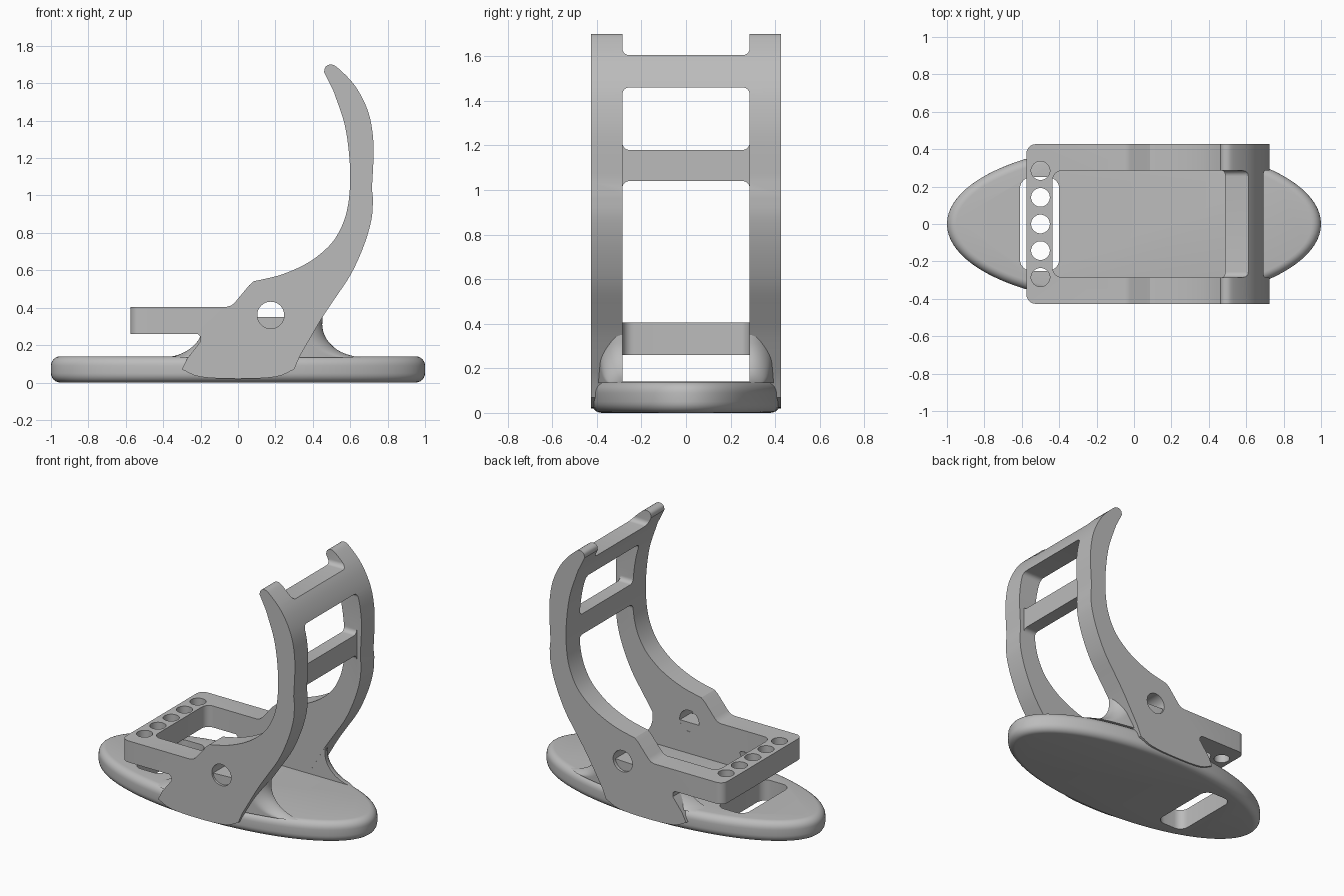
import bpy, bmesh, math
from mathutils import Vector

if "Cube" in bpy.data.objects:
    bpy.data.objects.remove(bpy.data.objects["Cube"])

grey = bpy.data.materials.new("light grey")
grey.use_nodes = True
GREY = (0.5, 0.5, 0.5, 1)
grey.diffuse_color = GREY
grey.node_tree.nodes["Principled BSDF"].inputs["Base Color"].default_value = GREY

W = 0.427      # half width of the frame
INNER = 0.285  # half width between the side plates


def add_object(name, bm):
    bmesh.ops.recalc_face_normals(bm, faces=bm.faces)
    mesh = bpy.data.meshes.new(name)
    bm.to_mesh(mesh)
    bm.free()
    mesh.materials.append(grey)
    obj = bpy.data.objects.new(name, mesh)
    bpy.context.collection.objects.link(obj)
    return obj


def loft(name, rings):
    """Skin closed rings of equal length and cap both ends."""
    bm = bmesh.new()
    loops = [[bm.verts.new(p) for p in ring] for ring in rings]
    n = len(loops[0])
    for a, b in zip(loops, loops[1:]):
        for i in range(n):
            j = (i + 1) % n
            bm.faces.new((a[i], a[j], b[j], b[i]))
    bm.faces.new(loops[0][::-1])
    bm.faces.new(loops[-1])
    return add_object(name, bm)


def spline(pts, steps=5):
    """Smooth curve through the points."""
    p = [Vector(q) for q in pts]
    p = [2 * p[0] - p[1]] + p + [2 * p[-1] - p[-2]]
    out = []
    for a, b, c, d in zip(p, p[1:], p[2:], p[3:]):
        for k in range(steps):
            t = k / steps
            out.append(0.5 * (2 * b + (c - a) * t + (2 * a - 5 * b + 4 * c - d) * t ** 2
                              + (3 * b - a - 3 * c + d) * t ** 3))
    return out + [p[-2]]


def rounded_rect(u0, u1, v0, v1, r):
    pts = []
    corners = ((u1 - r, v1 - r), (u0 + r, v1 - r), (u0 + r, v0 + r), (u1 - r, v0 + r))
    for k, (u, v) in enumerate(corners):
        for s in range(7):
            a = (k + s / 6) * math.pi / 2
            pts.append((u + r * math.cos(a), v + r * math.sin(a)))
    return pts


def circle(u, v, r, n=40):
    return [(u + r * math.cos(2 * math.pi * i / n), v + r * math.sin(2 * math.pi * i / n))
            for i in range(n)]


def prism(name, outline, axis, lo, hi):
    place = {"x": lambda u, v, w: (w, u, v),
             "y": lambda u, v, w: (u, w, v),
             "z": lambda u, v, w: (u, v, w)}[axis]
    return loft(name, [[place(u, v, w) for u, v in outline] for w in (lo, hi)])


def carve(obj, cutters):
    """Subtract the cutters, keep the result and drop the cutters."""
    for c in cutters:
        c.hide_render = True
        mod = obj.modifiers.new("cut", "BOOLEAN")
        mod.operation = "DIFFERENCE"
        mod.solver = "EXACT"
        mod.object = c
    graph = bpy.context.evaluated_depsgraph_get()
    mesh = bpy.data.meshes.new_from_object(obj.evaluated_get(graph))
    obj.modifiers.clear()
    obj.data = mesh
    for c in cutters:
        bpy.data.objects.remove(c)


# Oval foot with rounded rim and a slot
FOOT_H, R = 0.14, 0.05
rim = [(R - R * math.sin(a), R - R * math.cos(a))
       for a in (math.pi / 2 * i / 6 for i in range(7))]
levels = rim + [(d, FOOT_H - h) for d, h in reversed(rim)]
foot = loft("oval_foot", [[((1 - d) * x, (W - d) * y, z) for x, y in circle(0, 0, 1, 96)]
                          for d, z in levels])
carve(foot, [prism("slot_cutter", rounded_rect(-0.61, -0.4, -0.25, 0.25, 0.06), "z", -0.2, 0.5)])

# Frame: side profile, extruded over the full width
back = spline([(0.46, 1.66), (0.468, 1.688), (0.495, 1.7), (0.53, 1.685), (0.607, 1.61),
               (0.66, 1.53), (0.7, 1.435), (0.72, 1.33), (0.725, 1.22), (0.716, 1.035)])
lower_back = spline([(0.722, 0.98), (0.714, 0.875), (0.676, 0.74), (0.607, 0.585),
                     (0.516, 0.446), (0.446, 0.34), (0.33, 0.14)])
bottom = spline([(0.3, 0.07), (0.2, 0.03), (0, 0.02), (-0.2, 0.03), (-0.3, 0.07)], 4)
heel = [(-0.27, 0.13), (-0.2, 0.22), (-0.2, 0.245), (-0.215, 0.26),
        (-0.575, 0.26), (-0.575, 0.405), (-0.06, 0.405), (-0.035, 0.412), (-0.015, 0.43),
        (0.06, 0.52), (0.085, 0.542)]
front = spline([(0.125, 0.55), (0.22, 0.573), (0.33, 0.617), (0.425, 0.675), (0.516, 0.765),
                (0.575, 0.89), (0.598, 1.035), (0.596, 1.195), (0.57, 1.38), (0.51, 1.56)])
frame = prism("side_frame", back + lower_back + bottom + heel + front, "y", -W, W)

# Round the free corners of the front bar
bm = bmesh.new()
bm.from_mesh(frame.data)
corner = [e for e in bm.edges if all(v.co.x < -0.57 for v in e.verts)
          and abs(e.verts[0].co.z - e.verts[1].co.z) > 0.1]
bmesh.ops.bevel(bm, geom=corner, offset=0.05, segments=6, profile=0.5, affect="EDGES")
bm.to_mesh(frame.data)
bm.free()

# Openings between the plates, pivot hole and strap holes
cutters = [
    prism("front_window", rounded_rect(-0.435, 0.25, -INNER, INNER, 0.05), "z", -0.2, 0.7),
    prism("recess", rounded_rect(-INNER, INNER, 1.0, 1.22, 0.01), "x", 0.69, 1.2),
    prism("pivot_hole", circle(0.175, 0.36, 0.072), "y", -1, 1)]
for z0, z1, x0 in ((-0.2, 1.04, -0.2), (1.18, 1.46, 0.2), (1.605, 2, 0.2)):
    cutters.append(prism("back_window", rounded_rect(-INNER, INNER, z0, z1, 0.03), "x", x0, 1.2))
for i in range(-2, 3):
    cutters.append(prism("strap_hole", circle(-0.5, i * 0.1425, 0.05), "z", 0.2, 0.5))
carve(frame, cutters)


# Flared webs that blend each plate into the foot
def web_ring(reach, z, sx, sy):
    r, n = 0.1, 30
    ring = [(0, sy * INNER, z)]
    for i in range(n + 1):
        x = reach * math.sin(math.pi / 2 * i / n)
        t = max(0, (x - reach + r) / r)
        y = INNER + ((W - 0.012) * math.sqrt(1 - x * x) - INNER) * math.sqrt(max(0, 1 - t * t))
        ring.append((sx * x, sy * (y + 0.001), z))
    return ring


right_flare = spline([(0.66, 0.135), (0.6, 0.145), (0.53, 0.175), (0.475, 0.23),
                      (0.452, 0.29), (0.452, 0.35)], 3)
left_flare = spline([(0.38, 0.135), (0.32, 0.148), (0.265, 0.175), (0.22, 0.215),
                     (0.2, 0.25)], 3)
parts = [foot, frame]
for sx, flare, end in ((1, right_flare, "rear"), (-1, left_flare, "front")):
    for sy, side in ((1, "left"), (-1, "right")):
        rings = [web_ring(reach, z, sx, sy) for reach, z in flare]
        parts.append(loft(f"{end}_{side}_web", rings))

# Smooth shading with crisp edges
bpy.ops.object.select_all(action="DESELECT")
for p in parts:
    p.select_set(True)
bpy.context.view_layer.objects.active = foot
bpy.ops.object.shade_smooth_by_angle(angle=math.radians(30))
